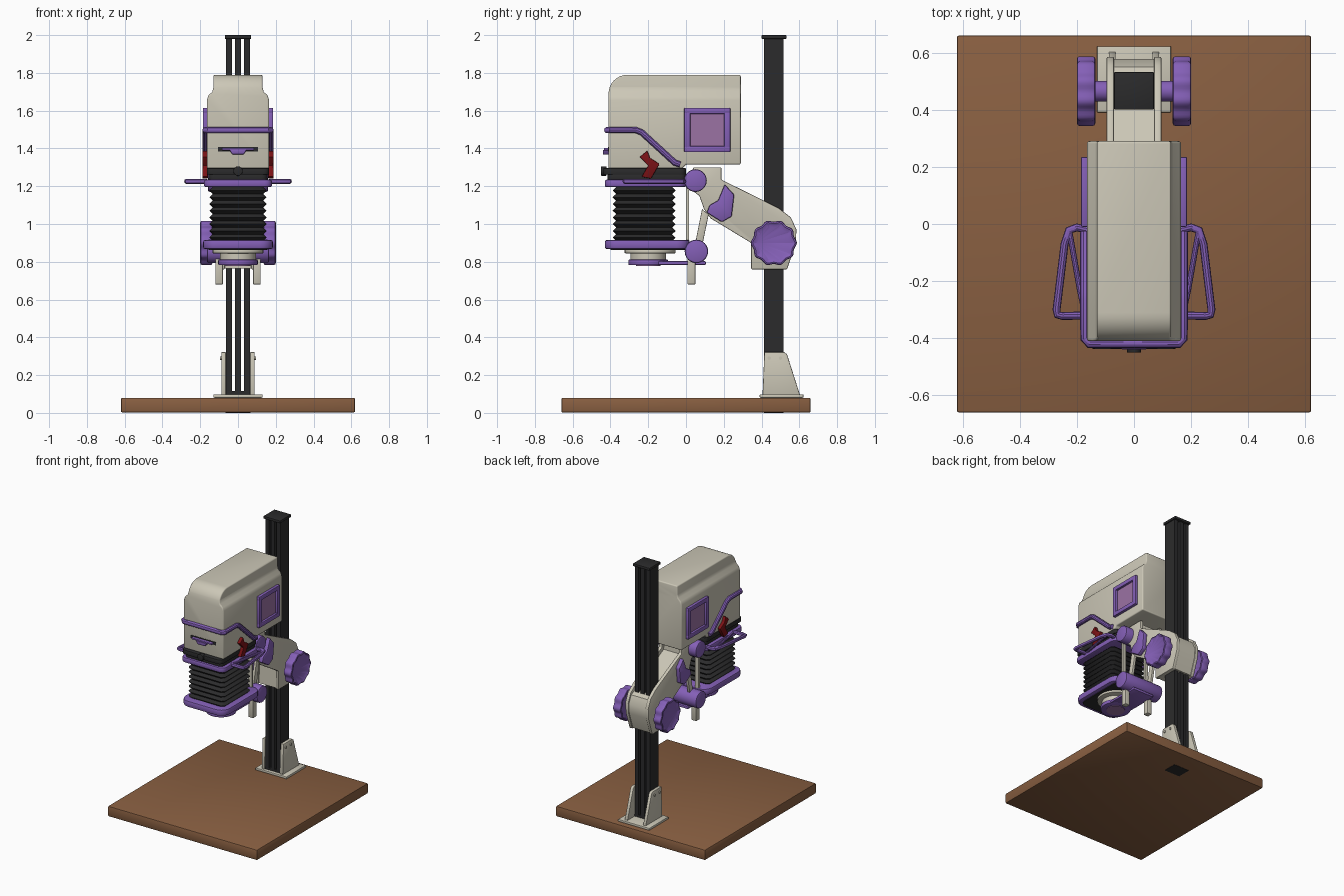
import bpy, bmesh, math
from mathutils import Vector

if "Cube" in bpy.data.objects:
    bpy.data.objects.remove(bpy.data.objects["Cube"])

def mat(name, r, g, b):
    m = bpy.data.materials.new(name)
    m.diffuse_color = (r, g, b, 1)
    m.use_nodes = True
    m.node_tree.nodes["Principled BSDF"].inputs["Base Color"].default_value = m.diffuse_color
    return m

BEIGE = mat("warm_beige", 0.60, 0.57, 0.47)
PURPLE = mat("purple", 0.23, 0.115, 0.47)
BLACK = mat("soft_black", 0.024, 0.024, 0.025)
BROWN = mat("wood_brown", 0.25, 0.115, 0.053)
RED = mat("dark_red", 0.20, 0.006, 0.008)
PANE = mat("lilac_pane", 0.33, 0.17, 0.37)

def finish(name, bm, m, bevel=0.0, seg=2):
    """Bevel the sharp edges, make the object and shade it."""
    bmesh.ops.recalc_face_normals(bm, faces=bm.faces)
    if bevel:
        edges = [e for e in bm.edges if len(e.link_faces) == 2 and e.calc_face_angle(0) > 0.6]
        bmesh.ops.bevel(bm, geom=edges, offset=bevel, segments=seg, affect='EDGES',
                        profile=0.5, clamp_overlap=True)
    me = bpy.data.meshes.new(name)
    bm.to_mesh(me)
    bm.free()
    o = bpy.data.objects.new(name, me)
    bpy.context.collection.objects.link(o)
    me.materials.append(m)
    bpy.ops.object.select_all(action='DESELECT')
    o.select_set(True)
    bpy.context.view_layer.objects.active = o
    bpy.ops.object.shade_smooth_by_angle(angle=math.radians(35))
    return o

def to3(axis, p, d):
    return {'x': (d, p[0], p[1]), 'y': (p[0], d, p[1]), 'z': (p[0], p[1], d)}[axis]

def prism_bm(pts, axis, lo, hi):
    bm = bmesh.new()
    a = [bm.verts.new(to3(axis, p, lo)) for p in pts]
    b = [bm.verts.new(to3(axis, p, hi)) for p in pts]
    bm.faces.new(a)
    bm.faces.new(b)
    for i in range(len(pts)):
        j = (i + 1) % len(pts)
        bm.faces.new((a[i], a[j], b[j], b[i]))
    bmesh.ops.recalc_face_normals(bm, faces=bm.faces)
    return bm

def prism(name, pts, axis, lo, hi, m, bevel=0.0):
    return finish(name, prism_bm(pts, axis, lo, hi), m, bevel)

def box(name, x0, x1, y0, y1, z0, z1, m, bevel=0.0):
    return prism(name, [(x0, y0), (x1, y0), (x1, y1), (x0, y1)], 'z', z0, z1, m, bevel)

def circle(cx, cy, r, n=32):
    return [(cx + r * math.cos(2 * math.pi * i / n), cy + r * math.sin(2 * math.pi * i / n)) for i in range(n)]

def cyl(name, axis, c, r, lo, hi, m, bevel=0.0):
    return prism(name, circle(c[0], c[1], r), axis, lo, hi, m, bevel)

def rounded(x0, x1, y0, y1, r, n=5):
    pts = []
    for cx, cy, a in ((x1 - r, y1 - r, 0), (x0 + r, y1 - r, 90), (x0 + r, y0 + r, 180), (x1 - r, y0 + r, 270)):
        for i in range(n + 1):
            t = math.radians(a + 90 * i / n)
            pts.append((cx + r * math.cos(t), cy + r * math.sin(t)))
    return pts

def tube(name, pts, r, m):
    """Round bar through points, turned into a mesh."""
    cu = bpy.data.curves.new(name, 'CURVE')
    cu.dimensions = '3D'
    cu.bevel_depth = r
    cu.bevel_resolution = 3
    cu.use_fill_caps = True
    sp = cu.splines.new('POLY')
    sp.points.add(len(pts) - 1)
    for p, q in zip(sp.points, pts):
        p.co = (*q, 1)
    tmp = bpy.data.objects.new(name + "_path", cu)
    bpy.context.collection.objects.link(tmp)
    me = bpy.data.meshes.new_from_object(tmp.evaluated_get(bpy.context.evaluated_depsgraph_get()))
    bpy.data.objects.remove(tmp)
    bm = bmesh.new()
    bm.from_mesh(me)
    return finish(name, bm, m)

# Baseboard and column
box("baseboard", -0.62, 0.62, -0.66, 0.66, 0.002, 0.08, BROWN, 0.008)
for i, x in enumerate((-0.047, 0, 0.047)):
    box(f"column_rail_{i}", x - 0.0155, x + 0.0155, 0.413, 0.517, 0.08, 1.985, BLACK)
box("column_cap", -0.07, 0.07, 0.40, 0.532, 1.98, 2.0, BLACK, 0.004)
box("column_bottom", -0.065, 0.065, 0.413, 0.517, 0.0, 0.115, BLACK)

# Column foot
box("foot_plate", -0.13, 0.13, 0.39, 0.622, 0.08, 0.098, BEIGE, 0.005)
for s in (-1, 1):
    prism("foot_gusset", [(0.405, 0.09), (0.605, 0.09), (0.535, 0.31), (0.52, 0.322), (0.415, 0.322)],
          'x', s * 0.064, s * 0.088, BEIGE, 0.004)
    for y in (0.44, 0.50):
        cyl("foot_bolt", 'x', (y, 0.29), 0.009, s * 0.08, s * 0.094, BEIGE)

# Arm and carriage around the column
ARM = [(0.0, 1.20), (0.04, 1.30), (0.187, 1.30), (0.187, 1.235), (0.49, 1.085), (0.555, 1.035), (0.585, 0.97),
       (0.58, 0.89), (0.535, 0.76), (0.345, 0.76), (0.345, 0.90), (0.13, 1.03), (0.095, 1.08), (0.07, 1.15)]
CORE = [(0.03, 1.21), (0.05, 1.29), (0.16, 1.29), (0.165, 1.215), (0.48, 1.05), (0.55, 1.02), (0.578, 0.96),
        (0.573, 0.89), (0.53, 0.765), (0.35, 0.765), (0.355, 0.91), (0.14, 1.05), (0.10, 1.12)]
prism("arm_core", CORE, 'x', -0.08, 0.08, BEIGE)
for s in (-1, 1):
    prism("arm_side_plate", ARM, 'x', s * 0.07, s * 0.096, BEIGE, 0.005)
    # Scalloped hand wheel with a dished face
    n = 80
    pts = []
    for i in range(n):
        t = 2 * math.pi * i / n
        r = 0.117 + 0.005 * math.cos(10 * t)
        pts.append((0.465 + r * math.cos(t), 0.90 + r * math.sin(t)))
    bm = prism_bm(pts, 'x', s * 0.135, s * 0.20)
    cap = [f for f in bm.faces if len(f.verts) == n]
    rims = [e for f in cap for e in f.edges]
    bmesh.ops.bevel(bm, geom=rims, offset=0.01, segments=2, affect='EDGES', profile=0.5)
    cap = [f for f in bm.faces if len(f.verts) == n]
    bmesh.ops.inset_individual(bm, faces=cap, thickness=0.02, depth=-0.01)
    finish("hand_wheel", bm, PURPLE)
    cyl("wheel_shaft", 'x', (0.465, 0.90), 0.036, s * 0.08, s * 0.15, PURPLE)
    # Clamp lever on the arm
    prism("clamp_lever", [(0.205, 1.21), (0.255, 1.155), (0.242, 1.04), (0.19, 1.01), (0.11, 1.06),
                          (0.125, 1.10), (0.17, 1.125)], 'x', s * 0.09, s * 0.125, PURPLE, 0.007)
    # Parallel links and guide rods
    prism("link_strut", [(0.085, 1.08), (0.12, 1.05), (0.085, 0.88), (0.045, 0.88)],
          'x', s * 0.075, s * 0.095, BEIGE, 0.004)
    box("guide_strip", s * 0.115, s * 0.085, 0.0, 0.016, 0.88, 1.22, BEIGE)
    box("guide_rod", s * 0.12, s * 0.08, 0.008, 0.05, 0.68, 0.86, BEIGE, 0.004)

# Pivots
cyl("upper_pivot", 'x', (0.05, 1.23), 0.06, -0.16, 0.16, PURPLE, 0.01)
cyl("lower_pivot", 'x', (0.055, 0.855), 0.062, -0.165, 0.165, PURPLE, 0.01)

# Lens stage under the bellows
prism("lens_stage", rounded(-0.185, 0.185, -0.43, 0.02, 0.07), 'z', 0.868, 0.915, PURPLE, 0.01)
prism("stage_underside", rounded(-0.155, 0.155, -0.40, 0.0, 0.05), 'z', 0.862, 0.87, BLACK)
cyl("lens_flange", 'z', (0, -0.19), 0.135, 0.845, 0.864, BEIGE, 0.004)
cyl("lens_barrel", 'z', (0, -0.2), 0.095, 0.80, 0.85, BEIGE)
cyl("lens_ring", 'z', (0, -0.2), 0.105, 0.782, 0.812, PURPLE, 0.006)
cyl("lens_glass", 'z', (0, -0.2), 0.065, 0.778, 0.784, PANE)
box("lens_bracket", -0.09, 0.09, -0.15, 0.105, 0.783, 0.803, PURPLE, 0.005)

# Pleated bellows
bm = bmesh.new()
rings = []
pleats = 8
for k in range(2 * pleats + 1):
    d = 0.0 if k % 2 else 0.018
    z = 0.91 + 0.285 * k / (2 * pleats)
    pts = rounded(-0.152 + d, 0.152 - d, -0.388 + d, -0.055 - d, 0.02, 1)
    rings.append([bm.verts.new((x, y, z)) for x, y in pts])
for a, b in zip(rings, rings[1:]):
    for i in range(len(a)):
        j = (i + 1) % len(a)
        bm.faces.new((a[i], a[j], b[j], b[i]))
bm.faces.new(rings[0])
bm.faces.new(rings[-1])
finish("bellows", bm, BLACK)

# Negative stage: purple tray, side handles, dark plates
prism("tray", rounded(-0.18, 0.18, -0.43, 0.0, 0.04), 'z', 1.195, 1.235, PURPLE, 0.01)
prism("dark_plate_lower", rounded(-0.155, 0.155, -0.415, 0.0, 0.03), 'z', 1.23, 1.265, BLACK, 0.004)
prism("dark_plate_upper", rounded(-0.165, 0.165, -0.438, 0.0, 0.03), 'z', 1.262, 1.296, BLACK, 0.004)
cyl("front_latch", 'y', (0, 1.28), 0.025, -0.45, -0.42, BLACK, 0.004)
for s in (-1, 1):
    tube("side_handle", [(s * x, y, 1.226) for x, y in
         ((0.165, -0.02), (0.20, -0.012), (0.228, -0.022), (0.243, -0.07), (0.271, -0.30), (0.268, -0.318),
          (0.25, -0.322), (0.17, -0.32))], 0.014, PURPLE)
    tube("handle_brace", [(s * 0.175, -0.30, 1.226), (s * 0.19, -0.23, 1.226), (s * 0.225, -0.03, 1.226)],
         0.01, PURPLE)

# Lamp head: side profile crossed with a stepped front profile
arc = [(-0.31 - 0.1 * math.cos(t), 1.69 + 0.1 * math.sin(t)) for t in (math.pi / 2 * i / 8 for i in range(9))]
side = [(-0.41, 1.293)] + arc + [(0.29, 1.79), (0.29, 1.315), (0.0, 1.315), (-0.02, 1.293)]
half = [(0.165, 1.28), (0.165, 1.655), (0.157, 1.68), (0.136, 1.70), (0.13, 1.725), (0.13, 1.80)]
head = finish("lamp_head", prism_bm(side, 'x', -0.2, 0.2), BEIGE)
cutter = finish("head_cutter", prism_bm(half + [(-x, z) for x, z in reversed(half)], 'y', -0.5, 0.4), BEIGE)
mod = head.modifiers.new("cross", 'BOOLEAN')
mod.operation = 'INTERSECT'
mod.solver = 'EXACT'
mod.object = cutter
bpy.context.view_layer.update()
bm = bmesh.new()
bm.from_mesh(bpy.data.meshes.new_from_object(head.evaluated_get(bpy.context.evaluated_depsgraph_get())))
bpy.data.objects.remove(head)
bpy.data.objects.remove(cutter)
finish("lamp_head", bm, BEIGE, 0.014, 3)

# Purple guard rail around the head front
rail = [(0.172, -0.03, 1.315), (0.172, -0.06, 1.325), (0.172, -0.235, 1.485), (0.172, -0.265, 1.497),
        (0.172, -0.40, 1.497), (0.155, -0.418, 1.497)]
tube("guard_rail", rail + [(-x, y, z) for x, y, z in reversed(rail)], 0.017, PURPLE)

for s in (-1, 1):
    # Side window: frame of four bars and a pane
    for y0, y1, z0, z1 in ((-0.01, 0.235, 1.38, 1.413), (-0.01, 0.235, 1.582, 1.615),
                           (-0.01, 0.023, 1.38, 1.615), (0.202, 0.235, 1.38, 1.615)):
        box("window_frame", s * 0.16, s * 0.186, y0, y1, z0, z1, PURPLE, 0.006)
    box("window_pane", s * 0.163, s * 0.170, 0.015, 0.21, 1.405, 1.59, PANE)
    # Red release lever
    prism("release_lever", [(-0.245, 1.355), (-0.205, 1.388), (-0.19, 1.35), (-0.14, 1.318), (-0.185, 1.24),
                            (-0.235, 1.25), (-0.20, 1.31)], 'x', s * 0.16, s * 0.188, RED, 0.004)

# Front drawer slot and pull
box("drawer_slot", -0.105, 0.105, -0.413, -0.405, 1.385, 1.408, BLACK)
box("drawer_pull_bar", -0.085, 0.085, -0.435, -0.405, 1.39, 1.402, PURPLE, 0.003)
prism("drawer_pull", [(-0.045, 1.392), (-0.03, 1.368), (0.03, 1.368), (0.045, 1.392)], 'y', -0.44, -0.405, PURPLE, 0.004)
